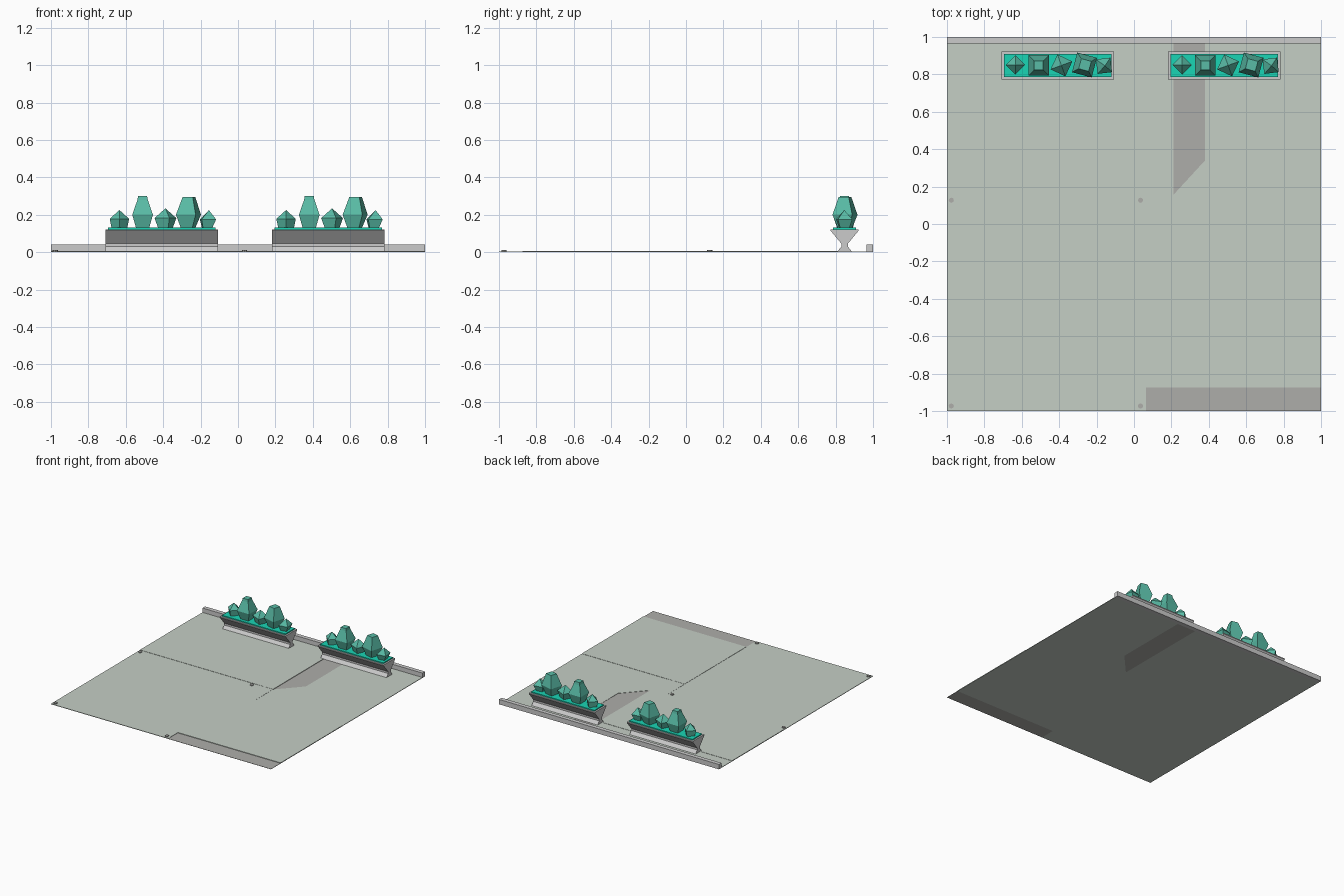
import bpy, bmesh
from math import radians, cos, sin, pi

if "Cube" in bpy.data.objects:
    bpy.data.objects.remove(bpy.data.objects["Cube"])


def material(name, rgb):
    m = bpy.data.materials.new(name)
    m.diffuse_color = (*rgb, 1)
    m.use_nodes = True
    m.node_tree.nodes["Principled BSDF"].inputs["Base Color"].default_value = m.diffuse_color
    return m


STONE = material("floor_green_grey", (0.56, 0.62, 0.56))
DARK = material("channel_grey", (0.42, 0.42, 0.40))
SOIL = material("bright_green", (0.01, 0.66, 0.46))
LEAF = material("leaf_green", (0.10, 0.50, 0.38))


def finish(name, bm, mat=None):
    bmesh.ops.recalc_face_normals(bm, faces=bm.faces)
    me = bpy.data.meshes.new(name)
    bm.to_mesh(me)
    bm.free()
    ob = bpy.data.objects.new(name, me)
    bpy.context.collection.objects.link(ob)
    if mat:
        me.materials.append(mat)
    return ob


def loft(name, rings, mat=None):
    """Closed solid through rings with equal point counts."""
    bm = bmesh.new()
    vs = [[bm.verts.new(p) for p in r] for r in rings]
    n = len(vs[0])
    for a, b in zip(vs, vs[1:]):
        for i in range(n):
            j = (i + 1) % n
            bm.faces.new((a[i], a[j], b[j], b[i]))
    bm.faces.new(vs[0])
    bm.faces.new(vs[-1])
    bmesh.ops.remove_doubles(bm, verts=bm.verts, dist=0.0002)
    return finish(name, bm, mat)


def slab(name, outline, z0, z1, mat=None):
    return loft(name, [[(x, y, z) for x, y in outline] for z in (z0, z1)], mat)


def rect(x0, x1, y0, y1):
    return [(x0, y0), (x1, y0), (x1, y1), (x0, y1)]


# Paving panels at slightly different levels
slab("panel_back_edge", rect(-1, 0.21, 0.83, 0.966), 0, 0.004, STONE)
slab("panel_back_left", rect(-1, 0.21, 0.155, 0.83), 0, 0.006, STONE)
slab("panel_front_left", rect(-1, 0.065, -1, 0.155), 0, 0.004, STONE)
slab("panel_middle", rect(0.065, 0.21, -0.075, 0.155), 0, 0.005, STONE)
slab("panel_front_right", rect(0.065, 1, -0.875, -0.075), 0, 0.006, STONE)
slab("panel_back_right", [(0.21, -0.075), (1, -0.075), (1, 0.966), (0.38, 0.966),
                          (0.38, 0.34), (0.21, 0.155)], 0, 0.004, STONE)

# Recessed channels
slab("channel_back", [(0.21, 0.155), (0.38, 0.34), (0.38, 0.966), (0.21, 0.966)],
     0, 0.002, DARK)
slab("channel_front", rect(0.065, 1, -1, -0.875), 0, 0.002, DARK)

# Raised kerb along the back
slab("kerb", rect(-1, 1, 0.966, 1), 0, 0.04)

# Corner bolts on the front left panel
for x in (-0.977, 0.035):
    for y in (-0.973, 0.127):
        slab("bolt", [(x + 0.014 * cos(i * pi / 4), y + 0.014 * sin(i * pi / 4))
                      for i in range(8)], 0.003, 0.011, DARK)


def bush(name, x, y, rings, turn, lean=0.0):
    """Four-sided faceted shrub; rings are (corner radius, height)."""
    out = []
    for r, z in rings:
        out.append([(x + lean * (z - 0.13) + r * cos(radians(turn + 90 * i)),
                     y + r * sin(radians(turn + 90 * i)), z) for i in range(4)])
    return loft(name, out, LEAF)


# Planters: hourglass trough, soil and five shrubs each
PROFILE = [(0.038, 0.004), (0.017, 0.03), (0.017, 0.045), (0.075, 0.115), (0.075, 0.122),
           (0.062, 0.122)]
YC = 0.848
for x0 in (-0.708, 0.183):
    side = [(YC + w, z) for w, z in PROFILE] + [(YC - w, z) for w, z in reversed(PROFILE)]
    loft("planter_trough", [[(x, y, z) for y, z in side] for x in (x0, x0 + 0.60)])
    slab("planter_soil", rect(x0 + 0.013, x0 + 0.587, YC - 0.062, YC + 0.062),
         0.12, 0.131, SOIL)
    bush("small_shrub", x0 + 0.074, YC + 0.003,
         [(0.042, 0.13), (0.052, 0.178), (0, 0.225)], 0)
    bush("tall_shrub", x0 + 0.198, YC,
         [(0.05, 0.13), (0.078, 0.20), (0.039, 0.28), (0.034, 0.30)], 45)
    bush("small_shrub", x0 + 0.32, YC,
         [(0.042, 0.13), (0.062, 0.182), (0, 0.234)], 20)
    bush("tall_shrub", x0 + 0.441, YC + 0.002,
         [(0.045, 0.13), (0.077, 0.20), (0.039, 0.295)], 30, 0.03)
    bush("small_shrub", x0 + 0.543, YC - 0.002,
         [(0.035, 0.13), (0.055, 0.175), (0, 0.225)], 52, 0.1)
